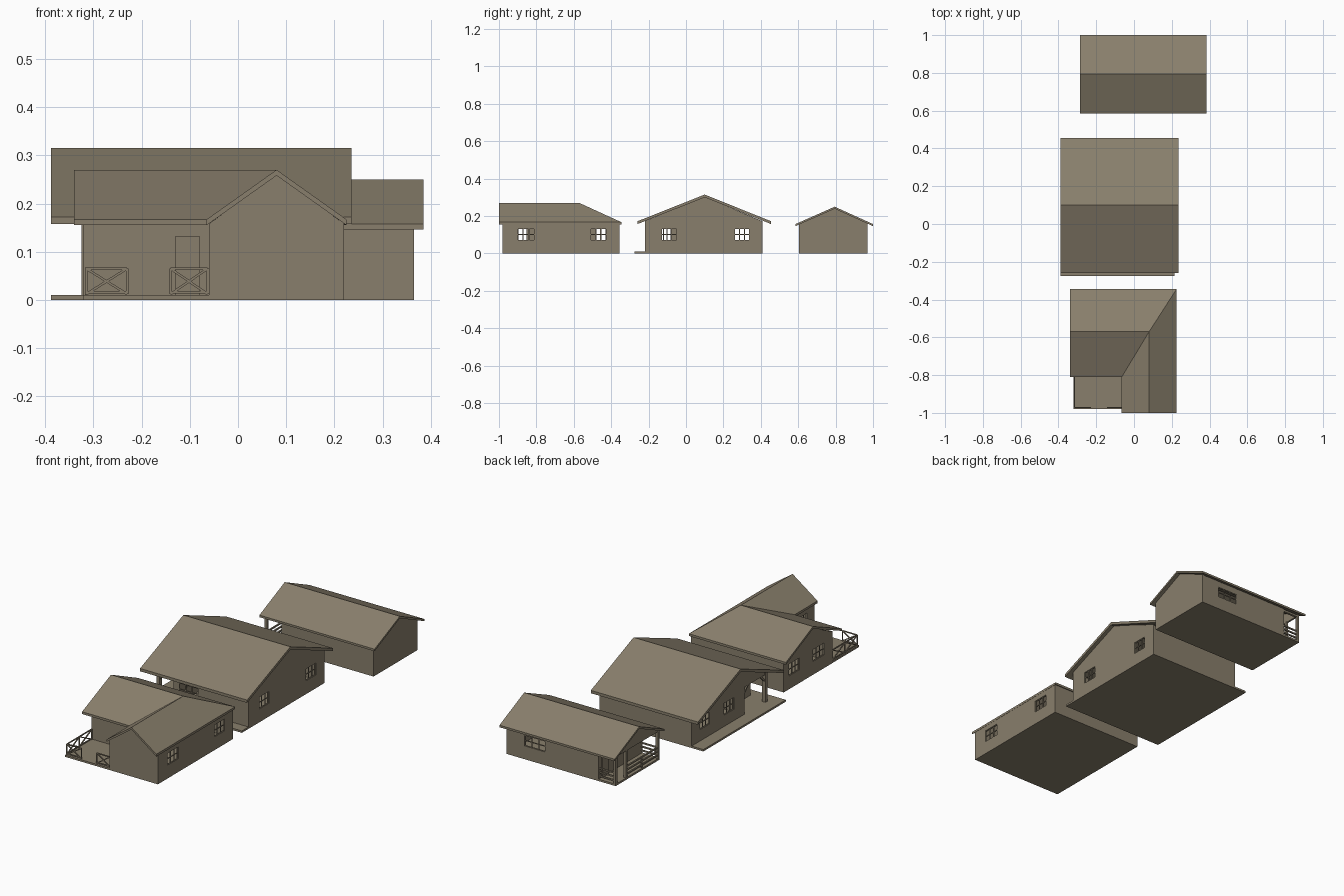
import bpy, bmesh
from mathutils import Vector, Matrix

if "Cube" in bpy.data.objects:
    bpy.data.objects.remove(bpy.data.objects["Cube"])

mat = bpy.data.materials.new("warm grey brown")
mat.diffuse_color = (0.250, 0.212, 0.150, 1)
mat.use_nodes = True
mat.node_tree.nodes["Principled BSDF"].inputs["Base Color"].default_value = mat.diffuse_color
T = 0.01   # wall thickness


def finish(name, bm):
    bmesh.ops.recalc_face_normals(bm, faces=bm.faces)
    me = bpy.data.meshes.new(name)
    bm.to_mesh(me)
    bm.free()
    me.materials.append(mat)
    ob = bpy.data.objects.new(name, me)
    bpy.context.collection.objects.link(ob)
    return ob


def boxes(name, spans):
    """One object from boxes given as (x0, x1, y0, y1, z0, z1)."""
    bm = bmesh.new()
    for x0, x1, y0, y1, z0, z1 in spans:
        m = Matrix.Translation(((x0 + x1) / 2, (y0 + y1) / 2, (z0 + z1) / 2))
        m = m @ Matrix.Diagonal((x1 - x0, y1 - y0, z1 - z0, 1))
        bmesh.ops.create_cube(bm, size=1, matrix=m)
    return finish(name, bm)


def bars(name, segs, w=0.006):
    """Square bars running between pairs of points."""
    bm = bmesh.new()
    for a, b in segs:
        a, b = Vector(a), Vector(b)
        d = b - a
        m = Matrix.Translation((a + b) / 2) @ d.to_track_quat('Z', 'Y').to_matrix().to_4x4()
        bmesh.ops.create_cube(bm, size=1, matrix=m @ Matrix.Diagonal((w, w, d.length, 1)))
    return finish(name, bm)


def wall(name, axis, at, a, b, top, windows=()):
    """Wall along an axis (thickness from at to at+T) with barred window holes (lo, hi, z0, z1)."""
    def span(u0, u1, z0, z1, inset=0):
        c0, c1 = at + inset, at + T - inset
        return (u0, u1, c0, c1, z0, z1) if axis == 'x' else (c0, c1, u0, u1, z0, z1)
    solid, muntins, u = [], [], a
    for lo, hi, z0, z1 in windows:
        solid += [span(u, lo, 0, top), span(lo, hi, 0, z0), span(lo, hi, z1, top)]
        u = hi
        for k in (0, 1, 2, 3):
            p = lo + (hi - lo) * k / 3
            muntins.append(span(p - 0.002, p + 0.002, z0, z1, 0.003))
        for z in (z0, (z0 + z1) / 2, z1):
            muntins.append(span(lo, hi, z - 0.002, z + 0.002, 0.003))
    solid.append(span(u, b, 0, top))
    boxes(name, solid)
    if muntins:
        boxes(name + "_window_bars", muntins)


def prism(name, profile, axis, lo, hi):
    """Extrude a (u, z) profile along x or y."""
    bm = bmesh.new()
    pos = (lambda u, z: (lo, u, z)) if axis == 'x' else (lambda u, z: (u, lo, z))
    f = bm.faces.new([bm.verts.new(pos(u, z)) for u, z in profile])
    r = bmesh.ops.extrude_face_region(bm, geom=[f])
    d = (hi - lo, 0, 0) if axis == 'x' else (0, hi - lo, 0)
    bmesh.ops.translate(bm, vec=d, verts=[v for v in r['geom'] if isinstance(v, bmesh.types.BMVert)])
    return finish(name, bm)


def gable_roof(name, y0, ym, y1, eave, ridge, t, x0, x1):
    prism(name, [(y0, eave), (ym, ridge), (y1, eave), (y1, eave - t), (ym, ridge - t), (y0, eave - t)],
          'x', x0, x1)


def cross_rail(name, a, b, z0=0.012, z1=0.065):
    """Railing panel with an X brace."""
    p = lambda q, z: (q[0], q[1], z)
    bars(name, [(p(a, z0), p(a, z1)), (p(b, z0), p(b, z1)), (p(a, z1), p(b, z1)),
                (p(a, z0 + .004), p(b, z0 + .004)), (p(a, z0), p(b, z1)), (p(a, z1), p(b, z0))], 0.005)


# ---- Front house: L-shaped with open terrace ----
W = (0.07, 0.132)
boxes("front_house_floor", [(-0.32, 0.22, -0.98, -0.355, 0, 0.01)])
wall("front_house_right_wall", 'y', 0.21, -0.98, -0.355, 0.167, [(-0.9, -0.81, *W), (-0.51, -0.425, *W)])
wall("front_house_left_wall", 'y', -0.32, -0.76, -0.355, 0.167, [(-0.69, -0.6, *W), (-0.485, -0.4, *W)])
wall("front_house_back_wall", 'x', -0.365, -0.31, 0.21, 0.167)
wall("front_house_terrace_wall", 'x', -0.76, -0.31, -0.06, 0.167)
wall("front_house_wing_front_wall", 'x', -0.98, -0.06, 0.21, 0.16)
wall("front_house_wing_left_wall", 'y', -0.06, -0.97, -0.75, 0.16, [(-0.92, -0.85, *W)])
boxes("front_house_door", [(-0.13, -0.08, -0.765, -0.758, 0.01, 0.133)])
prism("front_house_wing_gable", [(-0.06, 0.158), (0.08, 0.26), (0.22, 0.158)], 'y', -0.98, -0.97)
prism("front_house_left_gable", [(-0.76, 0.165), (-0.57, 0.26), (-0.355, 0.165)], 'x', -0.32, -0.31)

# Intersecting roof with one valley and one hip
E, R = 0.167, 0.27
pts = [(-.34, -.81, E), (-.34, -.57, R), (-.34, -.345, E), (.08, -.57, R), (.225, -.345, E),
       (-.065, -.81, E), (-.065, -1, E), (.08, -1, R), (.225, -1, E)]
bm = bmesh.new()
vs = [bm.verts.new(p) for p in pts]
fs = [bm.faces.new([vs[i] for i in q]) for q in ((0, 5, 3, 1), (1, 3, 4, 2), (6, 7, 3, 5), (7, 8, 4, 3))]
bmesh.ops.recalc_face_normals(bm, faces=fs)
ext = bmesh.ops.extrude_face_region(bm, geom=fs, use_keep_orig=True)
bmesh.ops.translate(bm, vec=(0, 0, -0.012), verts=[v for v in ext['geom'] if isinstance(v, bmesh.types.BMVert)])
finish("front_house_roof", bm)

# Terrace railings
cross_rail("terrace_rail_front_left", (-0.315, -0.972), (-0.23, -0.972))
cross_rail("terrace_rail_front_right", (-0.14, -0.972), (-0.063, -0.972))
cross_rail("terrace_rail_side_front", (-0.315, -0.972), (-0.315, -0.87))
cross_rail("terrace_rail_side_back", (-0.315, -0.87), (-0.315, -0.765))

# ---- Middle house: gable roof with recessed corner porch ----
boxes("middle_house_slab", [(-0.388, 0.215, -0.275, 0.41, 0, 0.01)])
wall("middle_house_right_wall", 'y', 0.205, -0.22, 0.41, 0.168, [(-0.13, -0.05, *W), (0.26, 0.34, *W)])
wall("middle_house_left_wall", 'y', -0.32, -0.03, 0.41, 0.168, [(0.06, 0.14, *W), (0.26, 0.34, *W)])
wall("middle_house_back_wall", 'x', 0.40, -0.31, 0.205, 0.168)
wall("middle_house_front_wall", 'x', -0.22, -0.22, 0.205, 0.168, [(-0.19, -0.08, *W)])
wall("middle_house_porch_wall", 'x', -0.03, -0.31, -0.21, 0.168)
wall("middle_house_porch_side_wall", 'y', -0.22, -0.21, -0.03, 0.168, [(-0.14, -0.08, *W)])
boxes("middle_house_porch_door", [(-0.29, -0.235, -0.036, -0.029, 0.01, 0.133)])
boxes("middle_house_porch_post", [(-0.325, -0.305, -0.215, -0.195, 0.01, 0.168)])
boxes("middle_house_porch_beams", [(-0.32, -0.308, -0.22, -0.03, 0.152, 0.168),
                                   (-0.308, -0.22, -0.22, -0.208, 0.152, 0.168)])
bars("middle_house_porch_braces", [((-0.315, -0.2, 0.12), (-0.315, -0.165, 0.155)),
                                   ((-0.315, -0.03, 0.12), (-0.315, -0.065, 0.155)),
                                   ((-0.31, -0.21, 0.12), (-0.275, -0.21, 0.155))], 0.008)
for side, x in (("left", -0.32), ("right", 0.205)):
    prism(f"middle_house_{side}_gable", [(-0.22, 0.166), (-0.22, 0.172), (0.1, 0.302), (0.41, 0.172), (0.41, 0.166)],
          'x', x, x + T)
gable_roof("middle_house_roof", -0.26, 0.1, 0.455, 0.172, 0.315, 0.015, -0.388, 0.235)

# ---- Back house: small gable house with railed end porch ----
boxes("back_house_floor", [(-0.27, 0.365, 0.605, 0.97, 0, 0.01)])
wall("back_house_right_wall", 'y', 0.355, 0.605, 0.97, 0.158)
wall("back_house_porch_wall", 'y', -0.17, 0.605, 0.97, 0.158)
wall("back_house_back_wall", 'x', 0.96, -0.16, 0.355, 0.158, [(0.14, 0.26, 0.07, 0.125)])
wall("back_house_front_wall", 'x', 0.605, -0.16, 0.355, 0.158)
boxes("back_house_door", [(-0.176, -0.169, 0.89, 0.945, 0.01, 0.133)])
for side, x in (("porch", -0.27), ("right", 0.355)):
    prism(f"back_house_{side}_gable", [(0.605, 0.152), (0.605, 0.156), (0.795, 0.239), (0.97, 0.16), (0.97, 0.152)],
          'x', x, x + T)
gable_roof("back_house_roof", 0.585, 0.795, 1.0, 0.157, 0.25, 0.011, -0.285, 0.385)
boxes("back_house_porch_posts", [(-0.27, -0.256, y, y + 0.014, 0.01, 0.156) for y in (0.605, 0.87, 0.956)])
boxes("back_house_porch_beams", [(-0.27, -0.17, y, y + 0.012, 0.145, 0.156) for y in (0.606, 0.957)])
rails = []
for z in (0.025, 0.045, 0.065):
    rails += [((-0.263, 0.612, z), (-0.263, 0.877, z)),
              ((-0.263, 0.612, z), (-0.17, 0.612, z)),
              ((-0.263, 0.963, z), (-0.17, 0.963, z))]
rails.append(((-0.263, 0.745, 0.01), (-0.263, 0.745, 0.067)))
bars("back_house_porch_rails", rails, 0.007)
